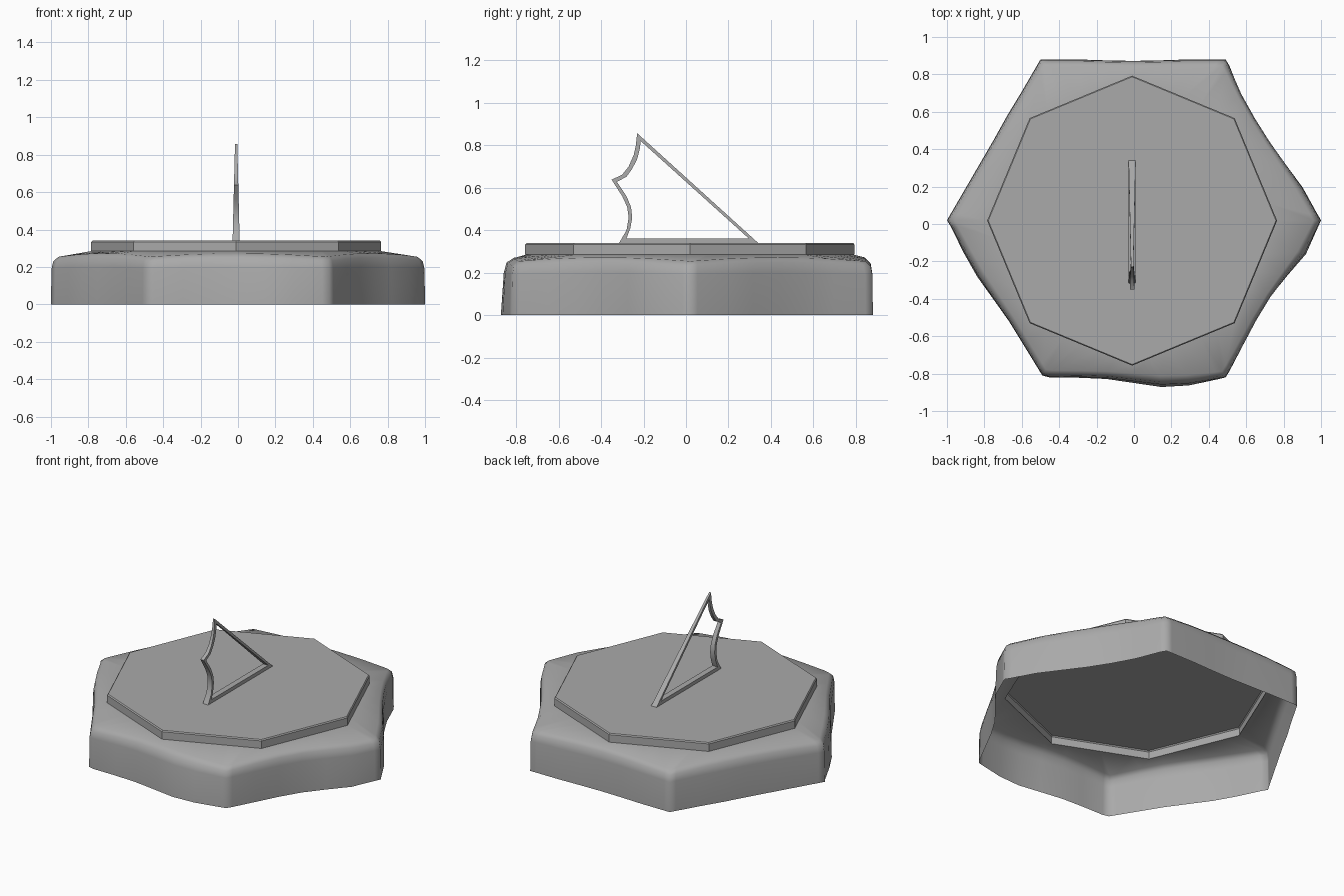
import bpy, bmesh, math
from mathutils import Vector

cube = bpy.data.objects.get("Cube")
if cube:
    bpy.data.objects.remove(cube, do_unlink=True)

stone = bpy.data.materials.new("grey stone")
stone.use_nodes = True
GREY = (0.4, 0.4, 0.4, 1)
stone.diffuse_color = GREY
stone.node_tree.nodes["Principled BSDF"].inputs["Base Color"].default_value = GREY


def build(name, rings, cap=False, closed=False, smooth=None):
    """Skin a list of equal-length point rings with quads."""
    bm = bmesh.new()
    loops = [[bm.verts.new(p) for p in ring] for ring in rings]
    pairs = list(zip(loops, loops[1:] + loops[:1])) if closed else list(zip(loops, loops[1:]))
    for a, b in pairs:
        n = len(a)
        for i in range(n):
            j = (i + 1) % n
            bm.faces.new((a[i], a[j], b[j], b[i]))
    if cap:
        bm.faces.new(loops[-1])
    if closed:
        bmesh.ops.recalc_face_normals(bm, faces=bm.faces)
    mesh = bpy.data.meshes.new(name)
    bm.to_mesh(mesh)
    bm.free()
    mesh.materials.append(stone)
    obj = bpy.data.objects.new(name, mesh)
    bpy.context.collection.objects.link(obj)
    if smooth:
        bpy.ops.object.select_all(action="DESELECT")
        obj.select_set(True)
        bpy.context.view_layer.objects.active = obj
        bpy.ops.object.shade_smooth_by_angle(angle=math.radians(smooth))
    return obj


def octagon(radius, z, steps=1):
    """Octagon with each side split into equal steps."""
    centre = Vector((-0.01, 0.018, z))
    pts = [centre + radius * Vector((math.cos(k * math.pi / 4), math.sin(k * math.pi / 4), 0))
           for k in range(9)]
    return [pts[k].lerp(pts[k + 1], s / steps) for k in range(8) for s in range(steps)]


# Rough hexagonal slab: open below, with an octagonal opening under the plate
corners = [Vector(c) for c in ((1, .02), (.49, .88), (-.5, .88), (-1, .02), (-.49, -.81), (.49, -.82))]
fractions = (0, .04, .2, .35, .5, .65, .8, .96)
bulges = (
    (0, 0, .005, -.01, -.025, -.03, -.025, 0),
    (0, 0, 0, -.005, -.008, -.005, 0, 0),
    (0, 0, 0, .003, 0, 0, 0, 0),
    (0, 0, .015, .02, .01, 0, 0, 0),
    (0, .01, .01, .015, .035, .055, .045, .01),
    (0, 0, -.01, -.02, -.02, 0, .025, .005),
)
outline = []
for i, a in enumerate(corners):
    b = corners[(i + 1) % 6]
    out = Vector((b.y - a.y, a.x - b.x)).normalized()
    for f, bulge in zip(fractions, bulges[i]):
        dip = 0.02 * abs(2 * f - 1) ** 2
        outline.append((a.lerp(b, f), out * bulge, dip))


def slab_ring(scale, z, bulge, dip):
    return [((p + o * bulge).x * scale, (p + o * bulge).y * scale, z - d * dip) for p, o, d in outline]


build("stone_base", [
    slab_ring(1, 0, 1, 0),
    slab_ring(.997, .2, .8, .5),
    slab_ring(.988, .25, .7, 1),
    slab_ring(.96, .272, .5, .9),
    octagon(.772, .285, 6),
], smooth=70)

# Octagonal dial plate, hollow underneath
build("dial_plate", [octagon(.775, .285), octagon(.775, .333), octagon(.769, .34)], cap=True)

# Pointer: a thin open frame that tapers in thickness towards its tip
outer = ((.34, .34), (-.23, .857), (-.236, .80), (-.246, .755), (-.27, .70), (-.30, .662), (-.35, .638),
         (-.30, .56), (-.277, .51), (-.27, .46), (-.28, .40), (-.315, .34))
inner = ((.295, .362), (-.213, .82), (-.218, .78), (-.23, .735), (-.253, .69), (-.28, .652), (-.325, .628),
         (-.28, .56), (-.259, .51), (-.253, .46), (-.262, .41), (-.28, .362))


def frame_side(profile, side):
    return [(-.01 + side * (.019 - .025 * (z - .34)), y, z) for y, z in profile]


build("pointer", [frame_side(outer, -1), frame_side(outer, 1),
                  frame_side(inner, 1), frame_side(inner, -1)], closed=True, smooth=30)
